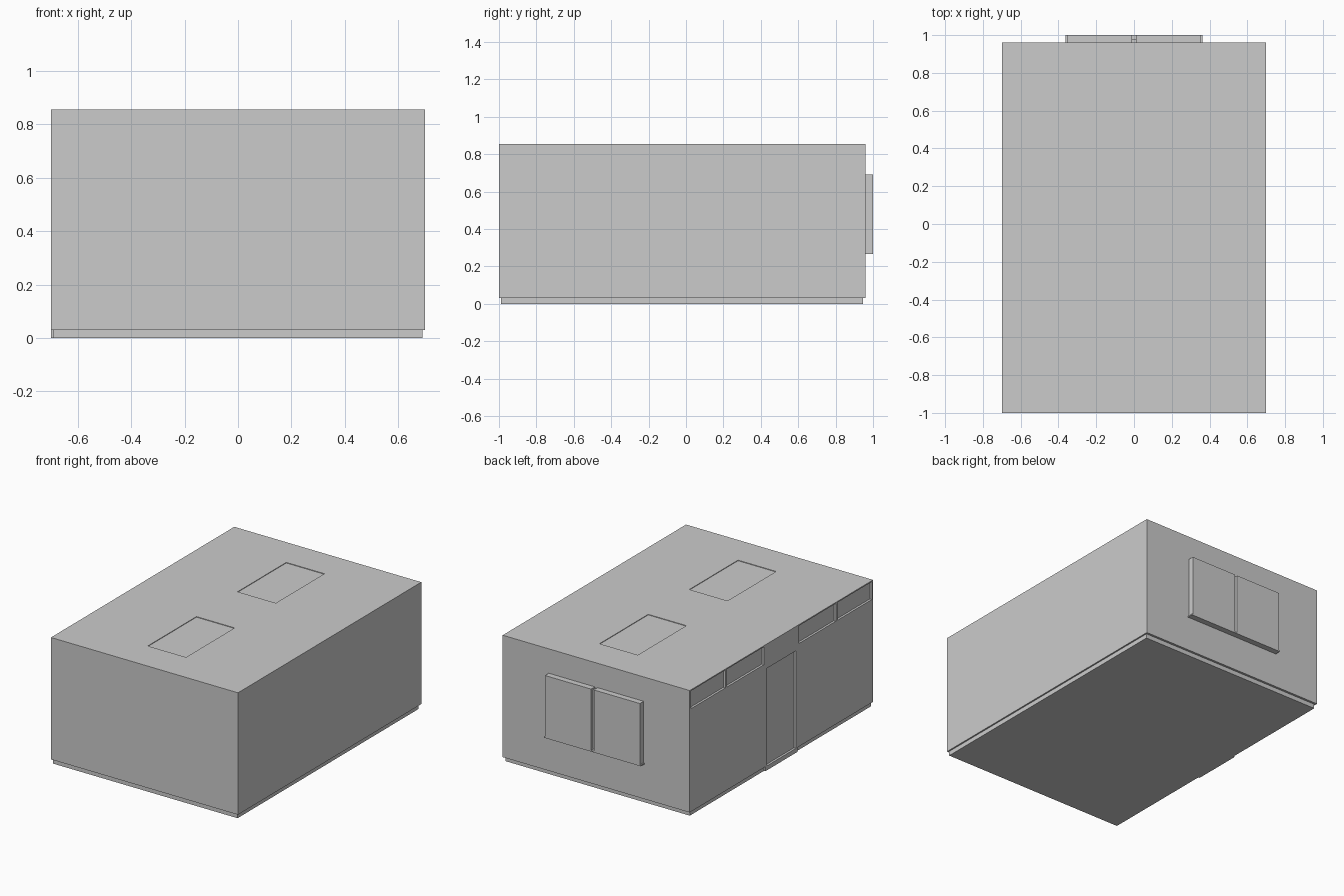
import bpy

if "Cube" in bpy.data.objects:
    bpy.data.objects.remove(bpy.data.objects["Cube"])


def box(name, x0, x1, y0, y1, z0, z1):
    bpy.ops.mesh.primitive_cube_add(size=1, location=((x0 + x1) / 2, (y0 + y1) / 2, (z0 + z1) / 2))
    ob = bpy.context.object
    ob.name = name
    ob.scale = (x1 - x0, y1 - y0, z1 - z0)
    bpy.ops.object.transform_apply(location=False, rotation=False, scale=True)
    return ob


BACK, MID = 0.96, -0.02
FACE, CORE = -0.70, -0.685          # facade plane and recessed plane on the left side
LOW, TOP = 0.03, 0.855

# Room body and the slightly smaller floor slab beneath it
body = box("room_body", CORE, 0.70, -1.0, BACK, LOW, TOP)
box("floor_slab", -0.69, 0.69, -0.99, 0.945, 0.0, LOW)

# Two shallow ceiling panel recesses in the roof
for i, y in enumerate((0.46, -0.50)):
    cut = box(f"roof_panel_cutter_{i}", -0.143, 0.143, y - 0.26, y + 0.26, TOP - 0.004, TOP + 0.05)
    cut.hide_render = True
    cut.hide_set(True)
    mod = body.modifiers.new("roof_panel_recess", "BOOLEAN")
    mod.operation = "DIFFERENCE"
    mod.solver = "EXACT"
    mod.object = cut


# Left facade: strips in front of the body leave the transoms and door recessed
def facade(name, y0, y1, z0, z1, x1=CORE):
    box(name, FACE, x1, y0, y1, z0, z1)


for s, side in ((1, "back"), (-1, "front")):
    def strip(name, a, b, z0, z1):
        y = sorted((MID + s * a, MID + s * b))
        facade(f"{side}_{name}", y[0], y[1], z0, z1)

    strip("wall_panel", 0.17, 0.98, LOW, 0.727)
    strip("inner_post", 0.17, 0.187, 0.727, TOP - 0.008)
    strip("transom_mullion", 0.582, 0.60, 0.727, TOP - 0.008)
    strip("outer_post", 0.968, 0.98, 0.727, TOP - 0.008)
    strip("door_jamb", 0.155, 0.17, 0.0, 0.69)
facade("top_rail", -1.0, BACK, TOP - 0.008, TOP)
facade("door_lintel", MID - 0.17, MID + 0.17, 0.69, TOP - 0.008)
facade("door_threshold", MID - 0.155, MID + 0.155, 0.0, LOW, -0.68)

# Back window: two projecting panes on a sill with a recessed middle joint
box("window_backing", -0.352, 0.352, BACK - 0.005, 0.98, 0.28, 0.68)
for s, side in ((1, "right"), (-1, "left")):
    x = sorted((s * 0.01, s * 0.355))
    box(f"{side}_window_pane", x[0], x[1], BACK - 0.005, 1.0, 0.275, 0.69)
box("window_sill", -0.362, 0.362, BACK - 0.005, 1.0, 0.267, 0.275)
